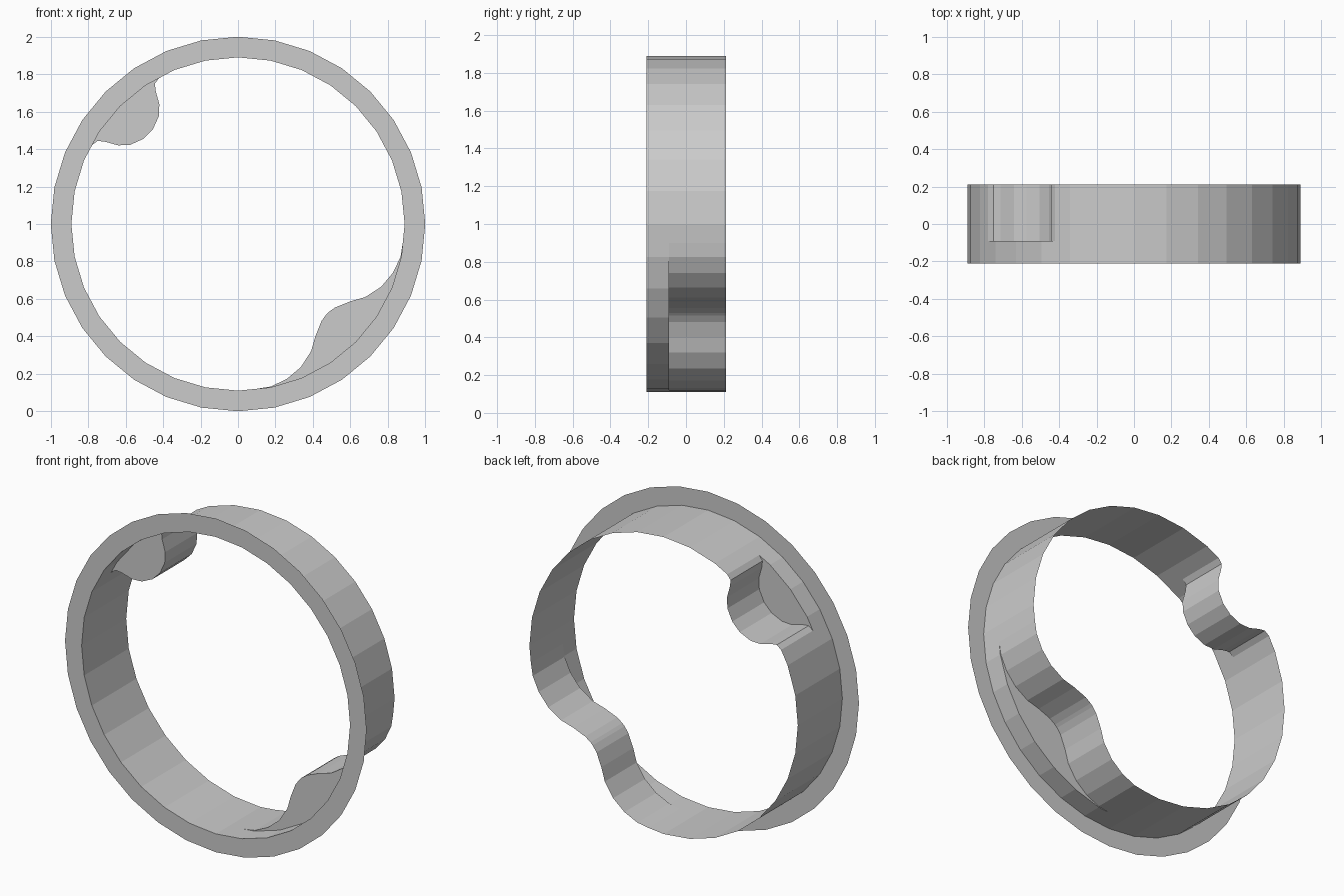
import bpy
import math

if "Cube" in bpy.data.objects:
    bpy.data.objects.remove(bpy.data.objects["Cube"])

SIDES, R_IN, R_OUT = 32, 0.89, 1.0
Y_FRONT, Y_STEP, Y_BACK = -0.21, -0.09, 0.212
STEP = 2 * math.pi / SIDES

grey = bpy.data.materials.new("plain grey")
grey.diffuse_color = (0.6, 0.6, 0.6, 1)
grey.use_nodes = True
grey.node_tree.nodes["Principled BSDF"].inputs["Base Color"].default_value = grey.diffuse_color


def on_ring(a, r=R_IN):
    """Point on the 32-sided ring at angle a, as (x, z) about the centre."""
    d = (a % STEP) - STEP / 2
    rr = r * math.cos(STEP / 2) / math.cos(d)
    return (rr * math.cos(a), rr * math.sin(a))


def make(name, verts, faces):
    me = bpy.data.meshes.new(name)
    me.from_pydata([(x, y, z + 1) for x, y, z in verts], [], faces)
    me.materials.append(grey)
    ob = bpy.data.objects.new(name, me)
    bpy.context.collection.objects.link(ob)


def wall(name, pts, y0, y1):
    """Closed thin wall along a profile, facing inward."""
    n = len(pts)
    verts = [(x, y0, z) for x, z in pts] + [(x, y1, z) for x, z in pts]
    make(name, verts, [(i, (i + 1) % n, (i + 1) % n + n, i + n) for i in range(n)])


def bump(half):
    """Mirror half a bump across its diagonal; return it by rising angle."""
    pts = half + [(-z, -x) for x, z in reversed(half)]
    pts.reverse()
    a0 = math.atan2(pts[0][1], pts[0][0]) % (2 * math.pi)
    a1 = math.atan2(pts[-1][1], pts[-1][0]) % (2 * math.pi)
    pts[0], pts[-1] = on_ring(a0), on_ring(a1)
    return a0, a1, pts


# Inward bumps: a small knob upper left, a wide one lower right
small = bump([(-0.785, 0.425), (-0.75, 0.444), (-0.712, 0.44), (-0.64, 0.42),
              (-0.575, 0.423), (-0.505, 0.455)])
wide = bump([(0.885, -0.10), (0.868, -0.175), (0.828, -0.26), (0.765, -0.335),
             (0.68, -0.39), (0.60, -0.413), (0.52, -0.445), (0.485, -0.47)])
bumps = [small, wide]

ring = [i * STEP for i in range(SIDES)]

# Flat front flange
inner = [on_ring(a) for a in ring]
outer = [on_ring(a, R_OUT) for a in ring]
make("front_flange",
     [(x, Y_FRONT, z) for x, z in inner + outer],
     [(i, i + SIDES, (i + 1) % SIDES + SIDES, (i + 1) % SIDES) for i in range(SIDES)])

# Round front part of the wall
angles = sorted(ring + [a for b in bumps for a in b[:2]])
wall("front_wall", [on_ring(a) for a in angles], Y_FRONT, Y_STEP)

# Back part of the wall, which follows the bumps
profile, prev = [], 0.0
for a0, a1, pts in bumps:
    profile += [on_ring(a) for a in ring if prev <= a < a0 - 1e-4]
    profile += pts
    prev = a1 + 1e-4
profile += [on_ring(a) for a in ring if a >= prev]
wall("back_wall", profile, Y_STEP, Y_BACK)

# Front plates closing each bump
for name, (a0, a1, pts) in zip(("small_bump_plate", "wide_bump_plate"), bumps):
    arc = [on_ring(a) for a in ring if a0 + 1e-4 < a < a1 - 1e-4]
    loop = [pts[0]] + arc + pts[:0:-1]
    make(name, [(x, Y_STEP, z) for x, z in loop], [tuple(range(len(loop)))])
